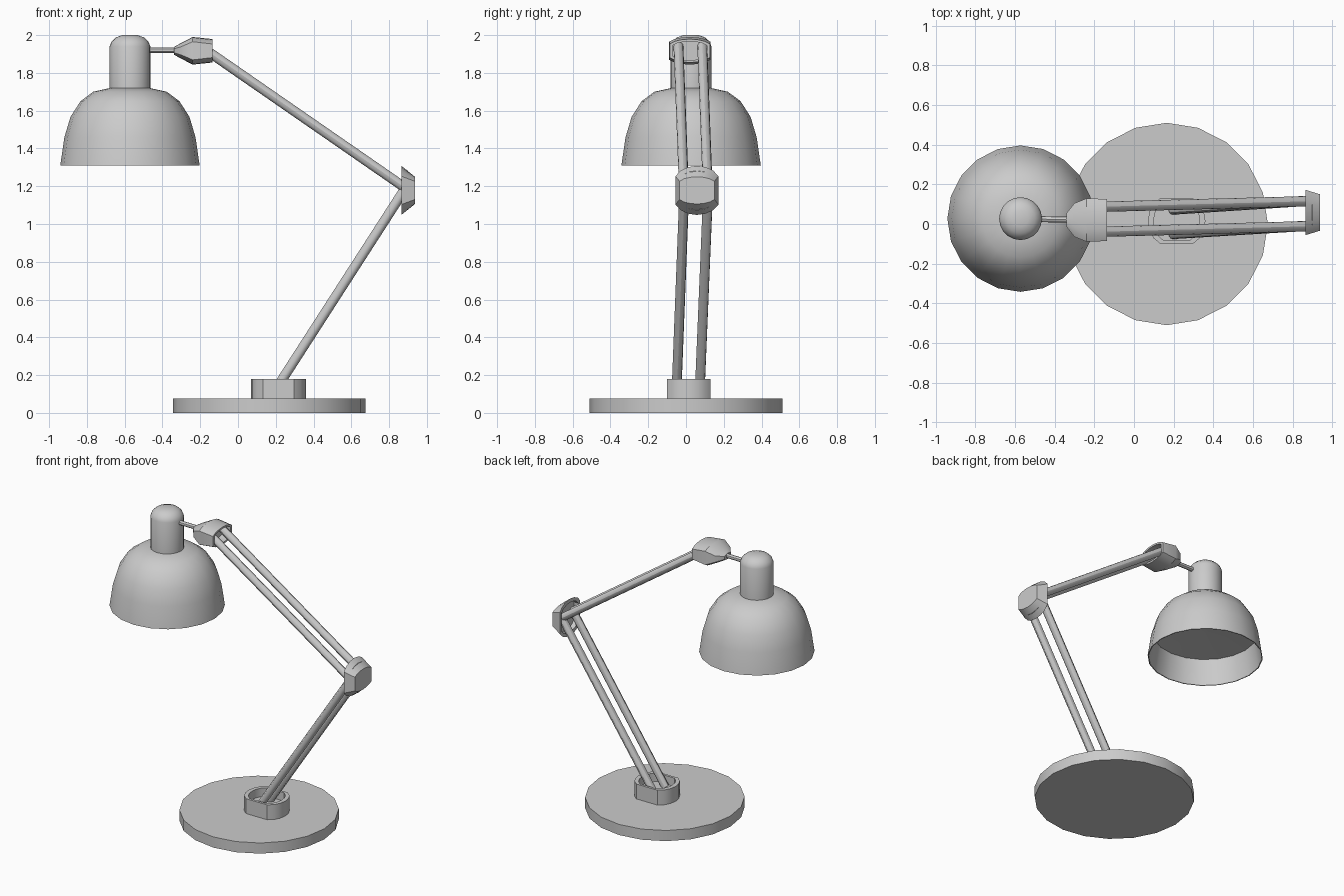
import bpy, bmesh, math
from mathutils import Vector

if "Cube" in bpy.data.objects:
    bpy.data.objects.remove(bpy.data.objects["Cube"])


def finish(name, bm, angle=30):
    bmesh.ops.remove_doubles(bm, verts=bm.verts, dist=1e-5)
    bmesh.ops.recalc_face_normals(bm, faces=bm.faces)
    me = bpy.data.meshes.new(name)
    bm.to_mesh(me)
    bm.free()
    ob = bpy.data.objects.new(name, me)
    bpy.context.collection.objects.link(ob)
    bpy.ops.object.select_all(action='DESELECT')
    bpy.context.view_layer.objects.active = ob
    ob.select_set(True)
    bpy.ops.object.shade_smooth_by_angle(angle=math.radians(angle))
    return ob


def loft(name, rings, angle=30):
    """Skin a list of closed rings and cap both ends."""
    bm = bmesh.new()
    vs = [[bm.verts.new(p) for p in r] for r in rings]
    n = len(rings[0])
    for a, b in zip(vs, vs[1:]):
        for i in range(n):
            j = (i + 1) % n
            bm.faces.new((a[i], a[j], b[j], b[i]))
    bm.faces.new(vs[0])
    bm.faces.new(vs[-1])
    return finish(name, bm, angle)


def lathe(name, profile, x, y, n=20):
    return loft(name, [[(x + r * math.cos(math.tau * i / n),
                         y + r * math.sin(math.tau * i / n), z)
                        for i in range(n)] for r, z in profile])


def rod(name, a, b, r, n=12):
    a, b = Vector(a), Vector(b)
    q = (b - a).to_track_quat('Z', 'Y')
    ring = [q @ Vector((r * math.cos(math.tau * i / n), r * math.sin(math.tau * i / n), 0))
            for i in range(n)]
    return loft(name, [[p + v for v in ring] for p in (a, b)])


def outline(length, straight, width):
    """Flat-sided outline with arched ends (all half sizes)."""
    bulge = length - straight
    end = [(straight + bulge * h, width * w)
           for w, h in ((-1, 0), (-.75, .55), (-.4, .88), (0, 1), (.4, .88), (.75, .55), (1, 0))]
    return end + [(-l, -w) for l, w in end]


def joint(name, origin, long_axis, wide_axis, normal, layers, depth):
    """Open cup: recessed at the first layer, closed at the last."""
    o, u, v, w = (Vector(t) for t in (origin, long_axis, wide_axis, normal))
    d, L, S, W = layers[0]
    inner = (L * .8, S * .8, W * .85)
    full = [(d + depth, *inner), (d, *inner)] + layers
    return loft(name, [[o + u * a + v * b + w * t for a, b in outline(l, s, wd)]
                       for t, l, s, wd in full])


X, Y, Z = (1, 0, 0), (0, 1, 0), (0, 0, 1)

# Round foot and the socket on it
lathe("base", [(.51, 0), (.51, .075)], .165, 0)
joint("base_socket", (.215, .015, .18), X, Y, (0, 0, -1),
      [(0, .145, .082, .115), (.107, .145, .082, .115)], .06)

# Paired arms
for side, yb, ye, yt in (("front", -.05, -.008, -.04), ("back", .073, .118, .086)):
    rod("lower_arm_" + side, (.196, yb, .118), (.893, ye, 1.2), .026)
    rod("upper_arm_" + side, (.893, ye - .003, 1.186), (-.2, yt, 1.942), .026)

# Elbow and head joints
joint("elbow_joint", (.865, .058, 1.178), Z, Y, X,
      [(0, .13, .075, .114), (.072, .072, .048, .092)], .035)
joint("head_joint", (-.135, .02, 1.917), Z, Y, (-1, 0, 0),
      [(0, .062, .036, .106), (.105, .073, .048, .109),
       (.165, .042, .022, .085), (.205, .02, .01, .035)], .06)

# Stem, neck cap and open shade
rod("head_stem", (-.33, .022, 1.92), (-.5, .025, 1.92), .015)
lathe("shade_neck", [(.108, 1.70), (.108, 1.94), (.098, 1.966), (.074, 1.988), (.04, 2.0)],
      -.572, .027)
lathe("shade", [(.105, 1.72), (.195, 1.70), (.262, 1.65), (.315, 1.567), (.347, 1.46),
                (.369, 1.31), (.363, 1.31), (.335, 1.485), (.02, 1.5)], -.572, .027)
